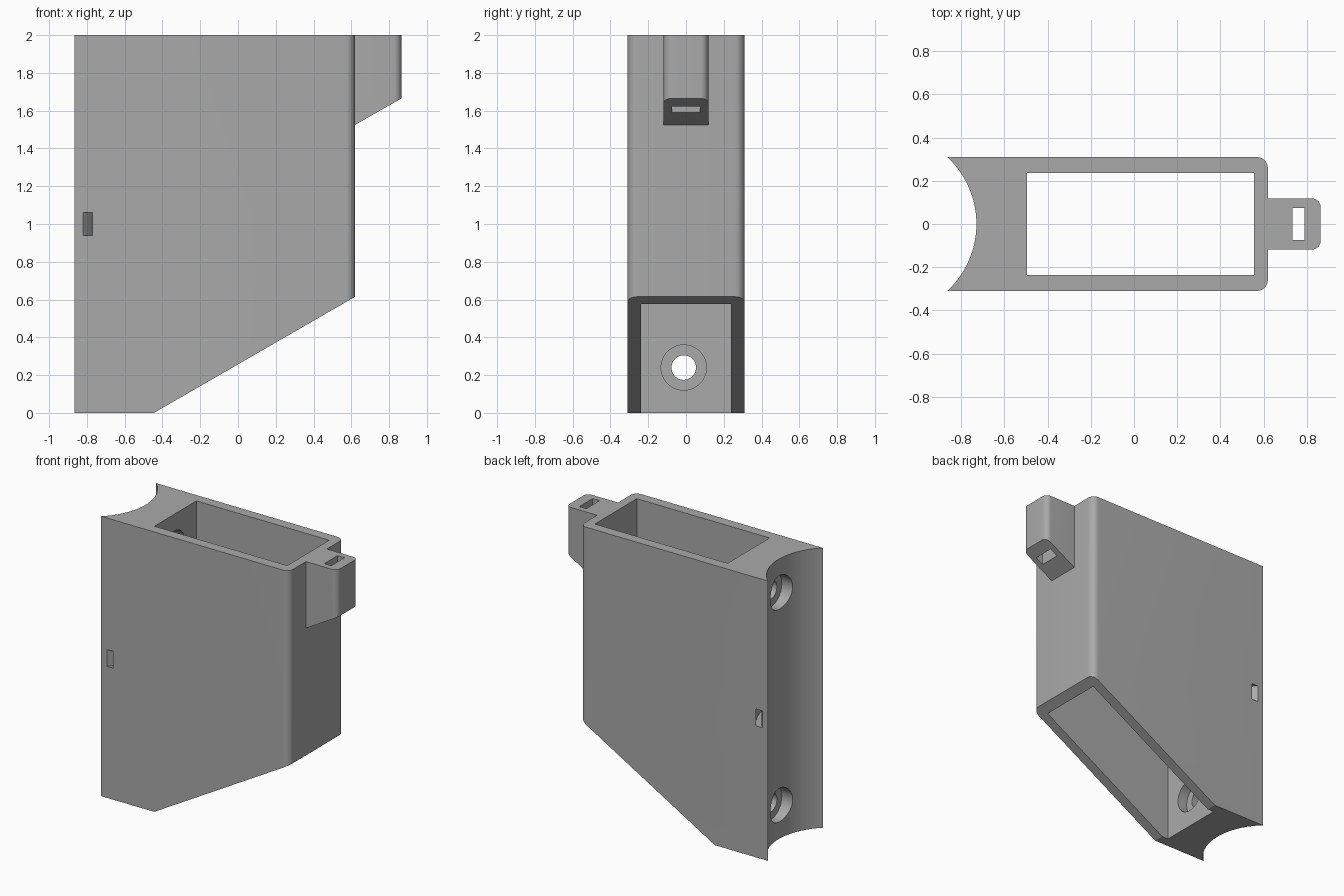
import bpy, bmesh, math
from mathutils import Vector, Matrix

if "Cube" in bpy.data.objects:
    bpy.data.objects.remove(bpy.data.objects["Cube"])

grey = bpy.data.materials.new("plain grey")
grey.use_nodes = True
COLOUR = (0.4, 0.4, 0.4, 1)
grey.diffuse_color = COLOUR
grey.node_tree.nodes["Principled BSDF"].inputs["Base Color"].default_value = COLOUR

HALF = 0.31       # half width of the body
PIPE_X = -1.153   # axis of the round pole the back fits against
PIPE_R = 0.423


def arc(cx, cy, r, a0, a1, n):
    """Points on an arc, angles in degrees."""
    angles = [math.radians(a0 + (a1 - a0) * i / n) for i in range(n + 1)]
    return [(cx + r * math.cos(a), cy + r * math.sin(a)) for a in angles]


def finish(bm, name):
    bmesh.ops.recalc_face_normals(bm, faces=bm.faces)
    mesh = bpy.data.meshes.new(name)
    bm.to_mesh(mesh)
    bm.free()
    mesh.materials.append(grey)
    obj = bpy.data.objects.new(name, mesh)
    bpy.context.collection.objects.link(obj)
    return obj


def prism(name, outline, z0, z1, slope=None):
    """Extrude an outline upward, then cut its underside along a slope."""
    bm = bmesh.new()
    face = bm.faces.new([bm.verts.new((x, y, z0)) for x, y in outline])
    top = bmesh.ops.extrude_face_region(bm, geom=[face])["geom"]
    bmesh.ops.translate(bm, vec=(0, 0, z1 - z0),
                        verts=[v for v in top if isinstance(v, bmesh.types.BMVert)])
    bmesh.ops.recalc_face_normals(bm, faces=bm.faces)
    if slope:
        (xa, za), (xb, zb) = slope
        cut = bmesh.ops.bisect_plane(
            bm, geom=bm.verts[:] + bm.edges[:] + bm.faces[:],
            plane_co=(xa, 0, za), plane_no=(xb - xa and -(zb - za), 0, xb - xa),
            clear_inner=True)
        edges = [e for e in cut["geom_cut"] if isinstance(e, bmesh.types.BMEdge)]
        bmesh.ops.edgeloop_fill(bm, edges=edges)
    return finish(bm, name)


def box(x0, x1, half_y, z0, z1):
    return prism("cutter", [(x0, -half_y), (x1, -half_y), (x1, half_y), (x0, half_y)], z0, z1)


def bore(x0, x1, r, z):
    """Round cutter lying along x."""
    bm = bmesh.new()
    place = Matrix.Translation(Vector(((x0 + x1) / 2, -0.012, z))) @ Matrix.Rotation(math.pi / 2, 4, 'Y')
    bmesh.ops.create_cone(bm, cap_ends=True, segments=48, radius1=r, radius2=r,
                          depth=x1 - x0, matrix=place)
    return finish(bm, "cutter")


def carve(obj, cutters):
    bpy.context.view_layer.objects.active = obj
    for cutter in cutters:
        cutter.hide_render = True
        mod = obj.modifiers.new("cut", 'BOOLEAN')
        mod.operation, mod.solver, mod.object = 'DIFFERENCE', 'EXACT', cutter
        bpy.ops.object.modifier_apply(modifier=mod.name)
        bpy.data.objects.remove(cutter)


def smooth(obj):
    bpy.ops.object.select_all(action='DESELECT')
    obj.select_set(True)
    bpy.context.view_layer.objects.active = obj
    bpy.ops.object.shade_smooth_by_angle(angle=math.radians(30))


# Holder body: rounded front corners, concave back, sloping underside
spread = math.degrees(math.asin(HALF / PIPE_R))
CR = 0.05
outline = (arc(0.62 - CR, -HALF + CR, CR, -90, 0, 8)
           + arc(0.62 - CR, HALF - CR, CR, 0, 90, 8)
           + arc(PIPE_X, 0, PIPE_R, spread, -spread, 32))
body = prism("holder_body", outline, 0, 2, slope=((-0.445, 0), (0.62, 0.615)))

# Open pocket, and curved strap channel around the back
cutters = [box(-0.495, 0.555, 0.237, -0.1, 2.1)]
channel = arc(PIPE_X, 0, 0.455, -60, 60, 40) + arc(PIPE_X, 0, 0.493, 60, -60, 40)
cutters.append(prism("cutter", channel, 0.94, 1.06))

# Screw holes, counterbored from both sides
for z in (0.24, 1.76):
    cutters += [bore(-1, -0.4, 0.065, z),
                bore(-1, -0.665, 0.12, z),
                bore(-0.57, -0.4, 0.12, z)]
carve(body, cutters)
smooth(body)

# Strap tab on the front edge, with a vertical slot
TW, TR = 0.118, 0.04
outline = ([(0.62, TW), (0.62, -TW)]
           + arc(0.865 - TR, -TW + TR, TR, -90, 0, 8)
           + arc(0.865 - TR, TW - TR, TR, 0, 90, 8))
tab = prism("strap_tab", outline, 1.4, 2, slope=((0.62, 1.525), (0.865, 1.665)))
carve(tab, [box(0.735, 0.79, 0.075, 1.3, 2.1)])
smooth(tab)
